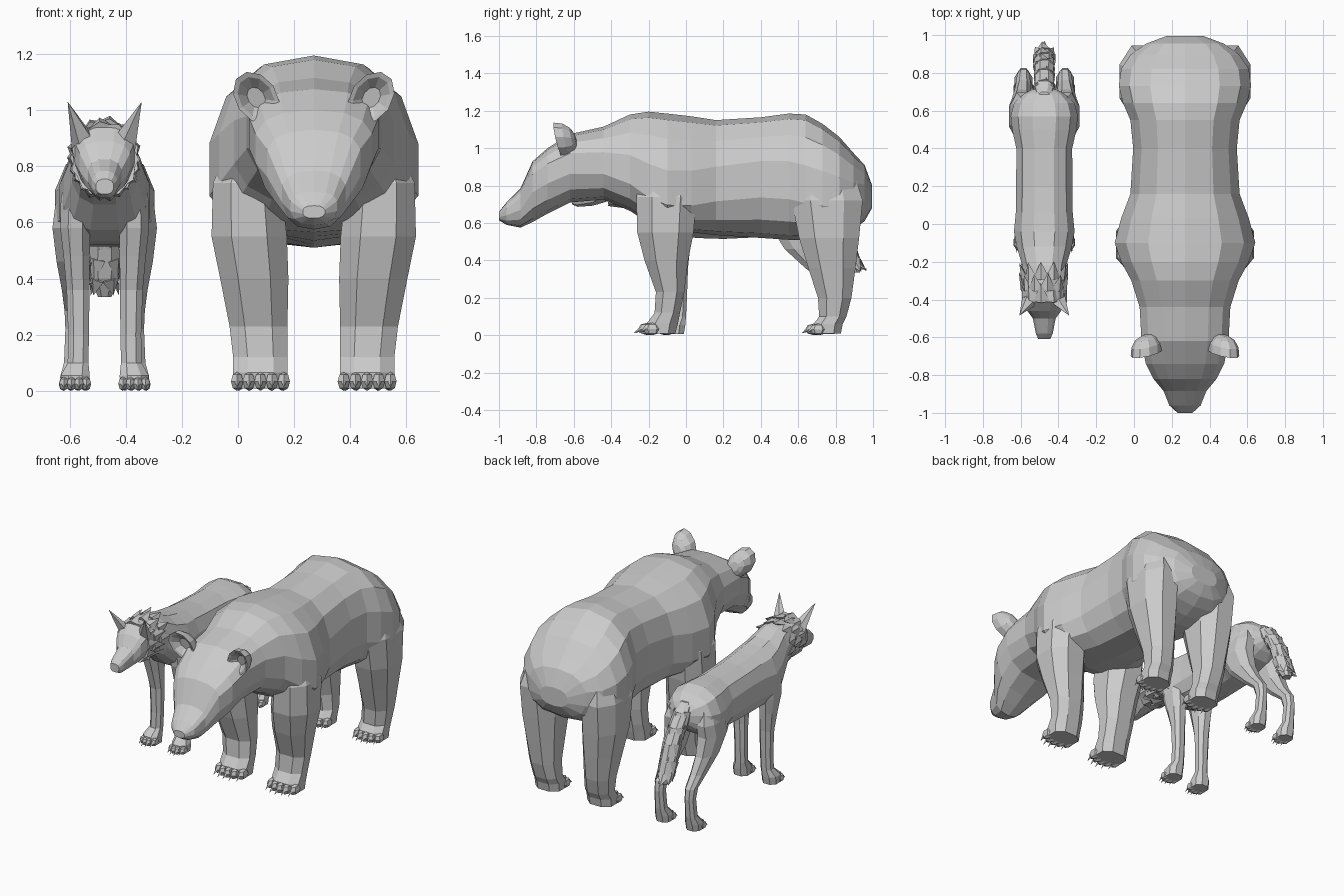
import bpy, bmesh, math, random
from mathutils import Vector, Matrix

random.seed(4)
BEAR_X, WOLF_X = 0.27, -0.475


def finish(name, bm):
    bmesh.ops.recalc_face_normals(bm, faces=bm.faces)
    me = bpy.data.meshes.new(name)
    bm.to_mesh(me)
    bm.free()
    ob = bpy.data.objects.new(name, me)
    bpy.context.collection.objects.link(ob)
    return ob


def add_loft(bm, rings):
    """Skin a list of point rings and cap both ends."""
    loops = [[bm.verts.new(p) for p in r] for r in rings]
    n = len(loops[0])
    for a, b in zip(loops, loops[1:]):
        for i in range(n):
            j = (i + 1) % n
            bm.faces.new((a[i], a[j], b[j], b[i]))
    bm.faces.new(loops[0])
    bm.faces.new(loops[-1])


def soft(v, p=0.8):
    return math.copysign(abs(v) ** p, v)


def trunk(name, cx, rings, n=14):
    """Rings along y: (y, top, bottom, half width, height of widest point 0-1)."""
    out = []
    for y, top, bot, hw, f in rings:
        mid = bot + (top - bot) * f
        ring = []
        for i in range(n):
            a = 2 * math.pi * (i + 0.5) / n
            c, s = soft(math.cos(a)), soft(math.sin(a))
            ring.append((cx + hw * c, y, mid + s * ((top - mid) if s > 0 else (mid - bot))))
        out.append(ring)
    bm = bmesh.new()
    add_loft(bm, out)
    return finish(name, bm)


def column(bm, cx, side, rings, n=8):
    """Horizontal rings: (x offset, y, z, half width, half depth)."""
    add_loft(bm, [[(cx + side * x + hx * 1.04 * soft(math.cos(a), .85), y + hy * 1.04 * soft(math.sin(a), .85), z)
                   for a in [2 * math.pi * (i + .5) / n for i in range(n)]]
                  for x, y, z, hx, hy in rings])


def spike(bm, base, tip, w, t, sides=4, flat_dir=(0, 0, 1)):
    """Pointed tuft, ear or claw: w across, t thick."""
    base, tip = Vector(base), Vector(tip)
    d = (tip - base).normalized()
    u = d.cross(Vector(flat_dir)).normalized()
    v = d.cross(u)
    ring = [bm.verts.new(base + u * w * math.cos(k) + v * t * math.sin(k))
            for k in [2 * math.pi * i / sides for i in range(sides)]]
    top = bm.verts.new(tip)
    for i in range(sides):
        bm.faces.new((ring[i], ring[(i + 1) % sides], top))
    bm.faces.new(ring)


def leg(name, cx, side, rings, toes, toe_r):
    bm = bmesh.new()
    column(bm, cx, side, rings)
    x, y, z, hx, hy = rings[-2]
    for i in range(toes):                      # toes with claws
        t = (i / (toes - 1) - 0.5) * 2
        tx = cx + side * x + t * (hx - toe_r * 0.6)
        ty = y - hy * (0.95 - 0.3 * t * t)
        m = Matrix.Translation((tx, ty, toe_r * 1.2)) @ Matrix.Diagonal((toe_r * .9, toe_r * 1.8, toe_r * 1.2, 1))
        bmesh.ops.create_uvsphere(bm, u_segments=6, v_segments=4, radius=1, matrix=m)
        spike(bm, (tx, ty - toe_r * 1.1, toe_r * 1.3), (tx, ty - toe_r * 2.6, toe_r * .4),
              toe_r * .4, toe_r * .45)
    finish(name, bm)


# ---------------- bear ----------------
trunk("bear_body", BEAR_X, [
    (-1.0, .66, .615, .04, .5), (-.96, .71, .59, .085, .6), (-.885, .785, .575, .115, .65),
    (-.82, .93, .605, .17, .7), (-.74, 1.0, .65, .212, .66), (-.62, 1.075, .71, .235, .6),
    (-.44, 1.115, .725, .245, .5), (-.3, 1.18, .665, .29, .4), (-.2, 1.195, .6, .345, .33),
    (-.1, 1.185, .565, .38, .3), (.03, 1.17, .55, .345, .33), (.16, 1.15, .535, .295, .42),
    (.4, 1.165, .52, .28, .48), (.55, 1.185, .51, .295, .46), (.64, 1.18, .51, .335, .42),
    (.73, 1.13, .51, .358, .42), (.82, 1.06, .53, .345, .42), (.895, .975, .565, .295, .45),
    (.955, .91, .61, .21, .5), (.995, .80, .68, .1, .5)])

bear_front = [(.2, -.1, .88, .1, .12), (.238, -.105, .74, .125, .165),
              (.23, -.11, .55, .138, .155), (.212, -.105, .4, .125, .12), (.197, -.085, .23, .106, .078),
              (.19, -.1, .12, .1, .07), (.19, -.125, .065, .1, .085), (.19, -.13, .008, .097, .075)]
bear_hind = [(.2, .75, .88, .1, .15), (.225, .755, .72, .125, .195),
             (.22, .765, .52, .125, .165), (.21, .78, .36, .108, .13), (.2, .795, .2, .092, .092),
             (.19, .785, .1, .088, .075), (.19, .76, .06, .092, .08), (.19, .755, .008, .09, .075)]
for s, tag in ((1, "right"), (-1, "left")):
    leg("bear_front_leg_" + tag, BEAR_X, s, bear_front, 5, .028)
    leg("bear_hind_leg_" + tag, BEAR_X, s, bear_hind, 5, .026)
    # cupped round ear: dome at the back, shallow hollow at the front
    tilt = Matrix.Translation((BEAR_X + s * .205, -.65, 1.045)) @ Matrix.Rotation(s * .6, 4, 'Y')
    bm = bmesh.new()
    add_loft(bm, [[tilt @ Vector((r * .074 * math.cos(a), y - .25 * r * .1 * math.sin(a), r * .1 * math.sin(a)))
                   for a in [2 * math.pi * i / 10 for i in range(10)]]
                  for y, r in ((.06, .35), (.045, .7), (.01, .95), (-.035, 1), (-.03, .8), (.005, .4))])
    finish("bear_ear_" + tag, bm)

# ---------------- wolf ----------------
trunk("wolf_body", WOLF_X, [
    (-.61, .755, .70, .032, .5), (-.58, .785, .685, .046, .5), (-.5, .825, .69, .062, .6),
    (-.46, .89, .70, .092, .65), (-.41, .94, .715, .11, .65), (-.32, .955, .72, .11, .5),
    (-.22, .94, .66, .12, .45), (-.12, .905, .57, .15, .38), (-.04, .89, .53, .165, .35),
    (.06, .875, .515, .155, .45), (.2, .86, .51, .153, .5), (.4, .855, .52, .152, .45),
    (.5, .86, .535, .175, .32), (.57, .86, .55, .183, .28), (.64, .83, .57, .165, .35),
    (.69, .79, .61, .11, .45), (.72, .75, .65, .05, .5)], n=12)

wolf_front = [(.09, -.05, .78, .05, .08), (.1, -.05, .68, .058, .095), (.105, -.05, .58, .055, .085),
              (.1, -.04, .48, .048, .065), (.095, -.03, .36, .042, .042), (.093, -.03, .2, .038, .036),
              (.095, -.035, .1, .038, .036), (.105, -.06, .055, .053, .058), (.105, -.065, .006, .052, .055)]
wolf_hind = [(.1, .58, .74, .05, .09), (.118, .58, .66, .06, .12), (.122, .57, .58, .066, .12),
             (.118, .62, .46, .055, .095), (.112, .7, .36, .042, .065), (.11, .775, .285, .034, .044),
             (.11, .79, .22, .031, .036), (.11, .78, .1, .036, .035), (.11, .75, .05, .05, .055),
             (.11, .745, .006, .048, .05)]
for s, tag in ((1, "right"), (-1, "left")):
    leg("wolf_front_leg_" + tag, WOLF_X, s, wolf_front, 4, .021)
    leg("wolf_hind_leg_" + tag, WOLF_X, s, wolf_hind, 4, .02)
    bm = bmesh.new()                           # pointed ear
    spike(bm, (WOLF_X + s * .072, -.4, .88), (WOLF_X + s * .132, -.485, 1.03), .048, .035, 5, (0, 1, .5))
    finish("wolf_ear_" + tag, bm)

# mane: rows of broad tufts lying back around the neck
bm = bmesh.new()
for row, (y, zc, rx, rz) in enumerate(((-.41, .825, .1, .115), (-.35, .83, .103, .12), (-.29, .825, .105, .12))):
    for i in range(11):
        a = 2 * math.pi * (i + .5 * (row % 2)) / 11
        c, s = math.cos(a), math.sin(a)
        k = random.uniform(1.18, 1.32)
        spike(bm, (WOLF_X + rx * c, y, zc + rz * s),
              (WOLF_X + rx * c * k, y + random.uniform(.08, .1), zc + rz * s * k), .045, .022, 4, (c, 0, s))
finish("wolf_mane", bm)

# drooping bushy tail with overlapping tufts
tail = [(0, .66, .79, .035, .04), (0, .71, .74, .05, .05), (0, .77, .66, .05, .05), (0, .82, .57, .052, .05),
        (0, .855, .47, .054, .05), (0, .88, .4, .05, .05), (0, .9, .335, .025, .03)]
bm = bmesh.new()
column(bm, WOLF_X, 1, tail, 8)
spike(bm, (WOLF_X, .89, .38), (WOLF_X, .97, .35), .04, .03)
for x, y, z, hx, hy in tail[1:-1]:
    for i in range(5):
        a = 2 * math.pi * (i + random.random() * .5) / 5
        c, s = math.cos(a), math.sin(a)
        spike(bm, (WOLF_X + hx * .85 * c, y + hy * .85 * s, z),
              (WOLF_X + hx * 1.1 * c, y + .035 + hy * 1.05 * s, max(z - .09, .34)), .04, .016, 4, (c, s, 0))
finish("wolf_tail", bm)
